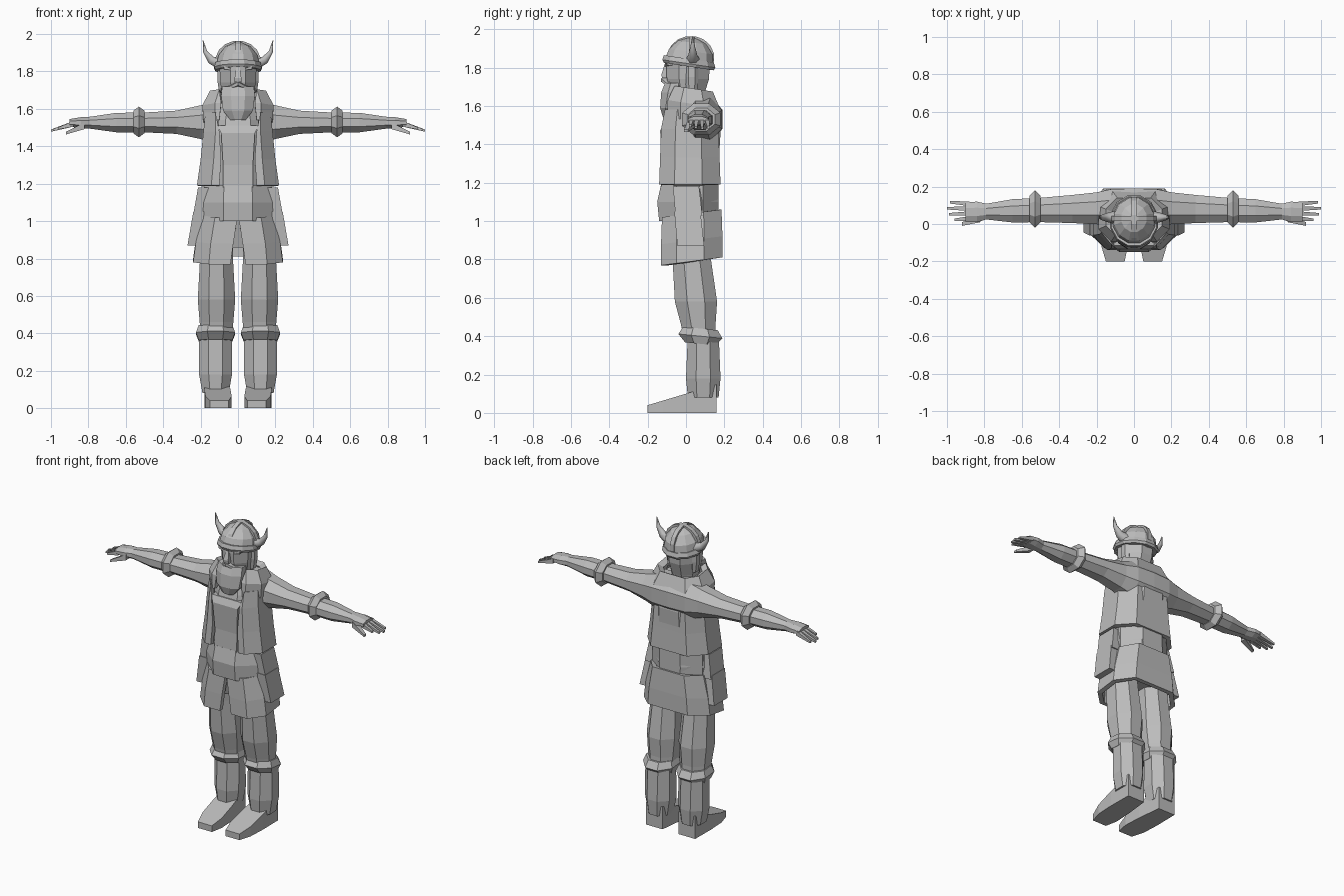
import bpy, bmesh, math

cube = bpy.data.objects.get("Cube")
if cube:
    bpy.data.objects.remove(cube, do_unlink=True)

grey = bpy.data.materials.new("plain_grey")
grey.use_nodes = True
grey.diffuse_color = (.5, .5, .5, 1)
grey.node_tree.nodes["Principled BSDF"].inputs["Base Color"].default_value = grey.diffuse_color


def finish(name, bm, mirror=False):
    """Turn the bmesh into a grey object, optionally mirrored left to right."""
    mesh = bpy.data.meshes.new(name)
    bm.to_mesh(mesh)
    bm.free()
    mesh.materials.append(grey)
    obj = bpy.data.objects.new(name, mesh)
    bpy.context.collection.objects.link(obj)
    if mirror:
        obj.modifiers.new("mirror", "MIRROR")
    return obj


def bridge(bm, rings, closed):
    """Join neighbouring rings of vertices with quads."""
    for low, high in zip(rings, rings[1:]):
        count = len(low)
        for i in range(count if closed else count - 1):
            j = (i + 1) % count
            bm.faces.new((low[i], low[j], high[j], high[i]))


def loft(name, axis, middle, sections, sides=8, lean=(0, 0), tilt=0, mirror=False):
    """Closed solid along an axis; each section is (position, half size, half size).
    The middle drifts by lean along the axis, and tilt slants every section."""
    bm = bmesh.new()
    rings = []
    start = sections[0][0]
    offset = math.pi / sides
    for position, half_a, half_b in sections:
        ring = []
        for i in range(sides):
            angle = offset + i * math.tau / sides
            da = half_a * math.cos(angle) / math.cos(offset)
            db = half_b * math.sin(angle) / math.cos(offset)
            a = middle[0] + lean[0] * (position - start) + da
            b = middle[1] + lean[1] * (position - start) + db
            along = position + tilt * db
            corner = {"x": (along, a, b), "y": (a, along, b), "z": (a, b, along)}[axis]
            ring.append(bm.verts.new(corner))
        rings.append(ring)
    bridge(bm, rings, closed=True)
    bm.faces.new(rings[0])
    bm.faces.new(rings[-1])
    bmesh.ops.recalc_face_normals(bm, faces=bm.faces)
    return finish(name, bm, mirror)


def coat(name, middle, sections, thickness, tilt=0):
    """Garment open at the front; each section is (height, half width, half depth, half gap)."""
    bm = bmesh.new()
    rings = []
    for z, width, depth, gap in sections:
        half = [(gap, -depth), (max(gap, .65 * width), -depth), (width, -depth / 2),
                (width, depth * .4), (width * .6, depth)]
        outline = half + [(-x, y) for x, y in reversed(half)]
        rings.append([bm.verts.new((x, middle + y, z + tilt * y)) for x, y in outline])
    bridge(bm, rings, closed=False)
    solid = finish(name, bm).modifiers.new("thickness", "SOLIDIFY")
    solid.thickness, solid.offset = thickness, -1


# Torso and clothing
loft("torso", "z", (0, .03), [
    (.86, .12, .1), (1, .18, .14), (1.3, .18, .14), (1.46, .17, .15),
    (1.54, .16, .13), (1.64, .12, .1)])
loft("belly_wrap", "z", (0, .01), [(1, .19, .15), (1.1, .19, .16), (1.19, .18, .14)])
loft("chest_bib", "z", (0, -.06), [
    (1.18, .08, .07), (1.3, .08, .065), (1.47, .09, .075), (1.51, .11, .055)], sides=4)
coat("vest", .02, [
    (1.19, .22, .16, .1), (1.33, .2, .155, .09), (1.48, .185, .15, .1),
    (1.58, .175, .13, .12)], thickness=.03)
coat("collar", .04, [
    (1.52, .185, .14, .1), (1.61, .19, .135, .09), (1.69, .15, .1, .1)],
    thickness=.04, tilt=-.15)
coat("skirt", .03, [
    (.79, .24, .16, .04), (.9, .225, .16, .025), (1.04, .19, .155, .003)],
    thickness=.03, tilt=.13)

# Hip pouches, one above the other
for name, middle, bottom, top in (("upper", (.2, .015), 1.03, 1.18), ("lower", (.23, .025), .87, 1.05)):
    loft(name + "_pouch", "z", middle, [(bottom, .04, .07), (top, .036, .068)],
         sides=4, lean=(-.15, -.1), mirror=True)

# Legs and boots
loft("shin", "z", (.12, .09), [
    (.08, .07, .08), (.18, .088, .09), (.42, .088, .08)], mirror=True)
loft("thigh", "z", (.115, .07), [
    (.4, .085, .085), (.46, .09, .09), (.58, .1, .11), (.8, .088, .1), (.95, .088, .1)],
    lean=(0, -.1), mirror=True)
loft("knee_band", "z", (.12, .075), [
    (.36, .09, .08), (.4, .105, .115), (.44, .09, .09)], tilt=-.1, mirror=True)
loft("boot", "y", (.1, .02), [
    (-.2, .05, .02), (-.12, .07, .032), (0, .07, .05), (.16, .06, .074)],
    sides=4, lean=(.05, .15), mirror=True)

# Arms, cuffs and hands
loft("arm", "x", (.09, 1.53), [
    (0, .1, .12), (.12, .1, .115), (.2, .085, .09), (.33, .075, .062), (.5, .065, .053),
    (.65, .062, .052), (.79, .042, .032), (.84, .055, .03), (.9, .052, .02)],
    lean=(-.03, -.005), mirror=True)
loft("cuff", "x", (.08, 1.53), [
    (.5, .07, .06), (.53, .1, .082), (.56, .07, .06)], mirror=True)
for i, tip in enumerate((.96, .99, 1, .985)):
    loft("finger_" + "abcd"[i], "x", (.03 + .026 * i, 1.52), [
        (.88, .012, .015), (tip, .007, .006)],
        sides=4, lean=(.06 * i - .1, -.3), mirror=True)
loft("thumb", "x", (.03, 1.51), [(.82, .02, .018), (.92, .01, .007)],
     sides=4, lean=(-.3, -.4), mirror=True)

# Head, hair and beard
loft("head", "z", (0, .01), [
    (1.56, .07, .06), (1.66, .08, .085), (1.74, .095, .11), (1.85, .1, .115)])
loft("nose", "z", (0, -.1), [(1.745, .02, .025), (1.765, .018, .028), (1.82, .01, .01)], sides=4)
loft("brow", "x", (-.095, 1.815), [(.01, .015, .01), (.075, .012, .01)],
     sides=4, lean=(.2, .1), mirror=True)
loft("moustache", "x", (-.1, 1.735), [(0, .03, .015), (.085, .02, .01)],
     sides=6, lean=(.5, -.5), mirror=True)
loft("beard", "z", (0, -.095), [
    (1.54, .04, .025), (1.59, .08, .05), (1.67, .09, .06), (1.72, .085, .05)], lean=(0, .2))
loft("side_hair", "z", (.09, .03), [
    (1.68, .01, .025), (1.75, .02, .03), (1.82, .018, .03)], sides=6, mirror=True)

# Helmet: faceted dome, slanted rim and two crossing bands
dome_angles = [math.radians(degrees) for degrees in (0, 28, 55, 78)]
loft("helmet_dome", "z", (0, .015), [
    (1.82 + .135 * math.sin(t), .118 * math.cos(t), .128 * math.cos(t)) for t in dome_angles],
    sides=12, lean=(0, .15), tilt=-.12)
loft("helmet_rim", "z", (0, .015), [
    (1.805, .12, .13), (1.82, .127, .138), (1.845, .12, .13)], sides=12, tilt=-.15)
for name, axis, middle, place in (("long", "x", .025, 0), ("cross", "y", 0, .03)):
    loft(name + "_band", axis, (middle, 1.853), [
        (place + shift, .12, .11) for shift in (-.014, .014)], sides=16)

# Horns sweeping out and then up
for side, sign in (("left", 1), ("right", -1)):
    curve = bpy.data.curves.new(side + "_horn", "CURVE")
    curve.dimensions = "3D"
    curve.bevel_depth = curve.bevel_resolution = 1
    curve.use_fill_caps = True
    spline = curve.splines.new("POLY")
    spline.points.add(3)
    for i, point in enumerate(spline.points):
        turn = i / 3 * math.pi / 2
        point.co = (sign * (.1 + .087 * math.sin(turn)), .035, 1.965 - .12 * math.cos(turn), 1)
        point.radius = .036 - .034 * i / 3
    curve.materials.append(grey)
    bpy.context.collection.objects.link(bpy.data.objects.new(side + "_horn", curve))
